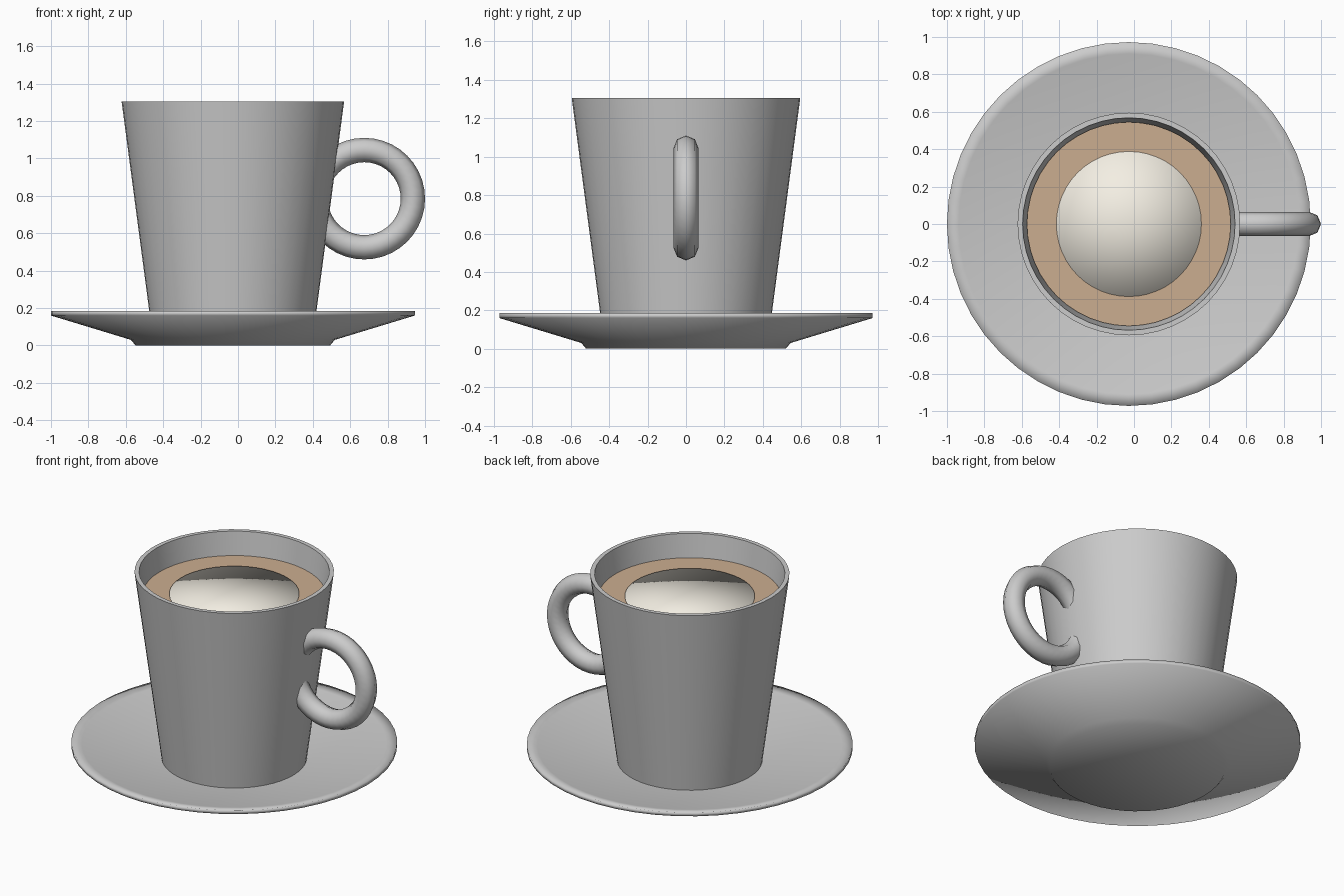
import bpy, bmesh, math
from mathutils import Vector

if "Cube" in bpy.data.objects:
    bpy.data.objects.remove(bpy.data.objects["Cube"])

CX = -0.0275   # axis of cup and saucer
SIDES = 48


def finish(name, bm, color=None, angle=None):
    bmesh.ops.remove_doubles(bm, verts=bm.verts, dist=0.0005)
    bmesh.ops.recalc_face_normals(bm, faces=bm.faces)
    mesh = bpy.data.meshes.new(name)
    bm.to_mesh(mesh)
    bm.free()
    obj = bpy.data.objects.new(name, mesh)
    bpy.context.collection.objects.link(obj)
    bpy.ops.object.select_all(action='DESELECT')
    obj.select_set(True)
    bpy.context.view_layer.objects.active = obj
    if angle is None:
        bpy.ops.object.shade_smooth()
    else:
        bpy.ops.object.shade_smooth_by_angle(angle=math.radians(angle))
    if color:
        mat = bpy.data.materials.new(name + "_colour")
        mat.diffuse_color = (*color, 1)
        mat.use_nodes = True
        mat.node_tree.nodes["Principled BSDF"].inputs["Base Color"].default_value = mat.diffuse_color
        mesh.materials.append(mat)
    return obj


def lathe(name, profile, color=None, angle=None):
    """Spin an (r, z) profile around the vertical axis."""
    bm = bmesh.new()
    verts = [bm.verts.new((r, 0, z)) for r, z in profile]
    edges = [bm.edges.new(pair) for pair in zip(verts, verts[1:])]
    bmesh.ops.spin(bm, geom=verts + edges, cent=(0, 0, 0), axis=(0, 0, 1),
                   angle=2 * math.pi, steps=SIDES)
    obj = finish(name, bm, color, angle)
    obj.location.x = CX
    return obj


def ring(name, center, major, minor, steps, sides):
    """Torus standing in the xz plane."""
    bm = bmesh.new()
    loop = []
    for i in range(sides):
        a = 2 * math.pi * i / sides
        loop.append(bm.verts.new((major + minor * math.cos(a), minor * math.sin(a), 0)))
    edges = [bm.edges.new((loop[i], loop[(i + 1) % sides])) for i in range(sides)]
    bmesh.ops.spin(bm, geom=loop + edges, cent=(0, 0, 0), axis=(0, 1, 0),
                   angle=2 * math.pi, steps=steps)
    obj = finish(name, bm)
    obj.location = Vector(center)
    return obj


# Saucer: flat foot, sloping underside, shallow well
lathe("saucer", [(0, 0), (0.52, 0), (0.545, 0.03), (0.9725, 0.16), (0.9725, 0.185),
                 (0.91, 0.175), (0.45, 0.08), (0, 0.08)])

# Cup: tapered wall with an open interior
lathe("cup", [(0, 0.07), (0.432, 0.07), (0.595, 1.305), (0.568, 1.305),
              (0.41, 0.13), (0, 0.13)], angle=30)

# Coffee surface and the pale foam disc floating on it
lathe("coffee", [(0, 1.10), (0.538, 1.10), (0.545, 1.155), (0, 1.155)],
      (0.60, 0.42, 0.28), angle=30)
lathe("foam", [(0, 1.150), (0.388, 1.150), (0.388, 1.159), (0, 1.159)],
      (0.90, 0.86, 0.77))

# Handle: ring sunk into the cup wall
ring("handle", (0.675, 0, 0.785), 0.26, 0.065, 40, 8)
